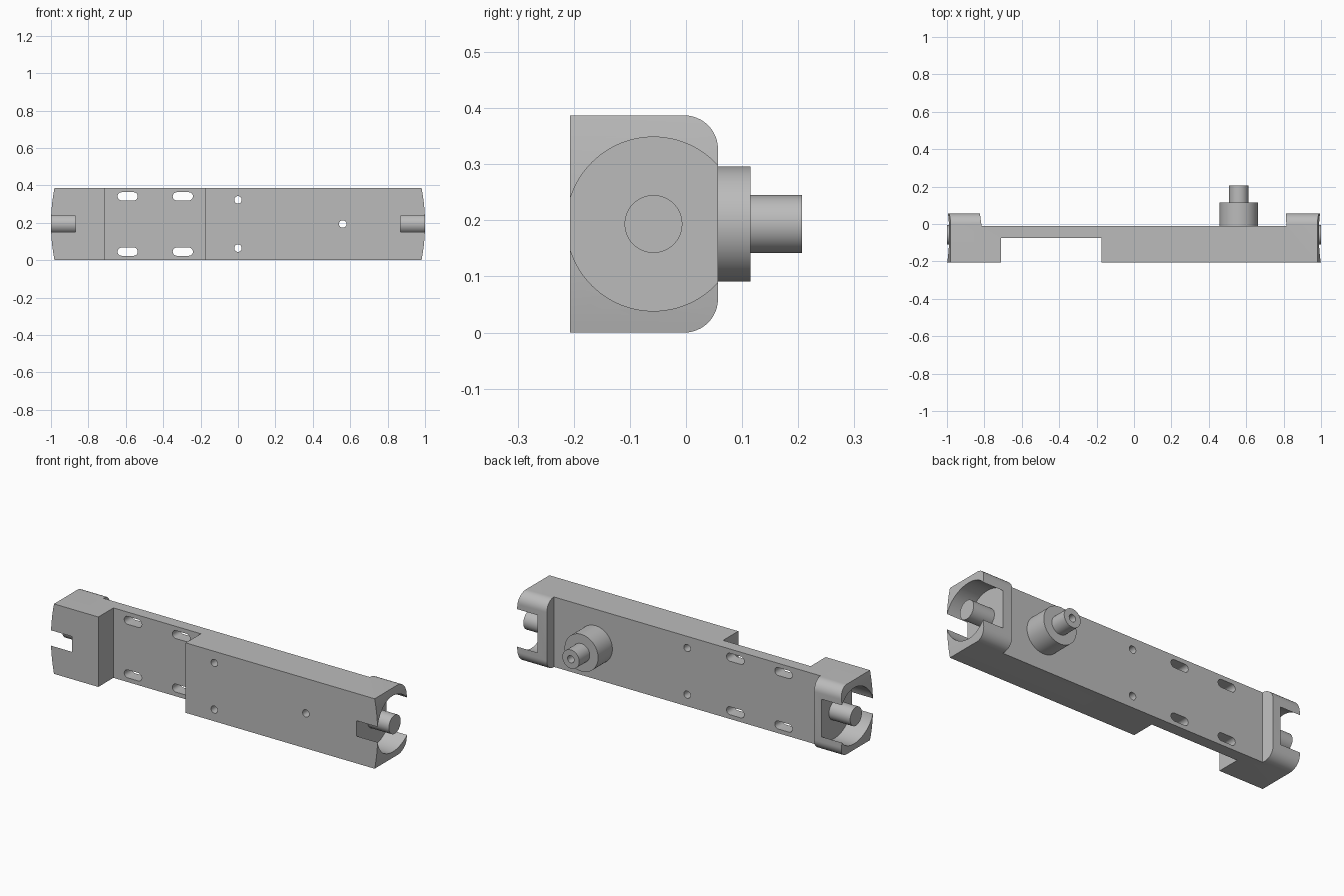
import bpy, bmesh
from math import pi, cos, sin, radians
from mathutils import Matrix, Vector

cube = bpy.data.objects.get("Cube")
if cube:
    bpy.data.objects.remove(cube, do_unlink=True)

H = 0.387            # body height
MID = H / 2          # centre line height
BORE_Y = -0.058      # axis of the end sockets
KNOB_X = 0.56
HOLE_R = 0.02

grey = bpy.data.materials.new("plain grey")
grey.use_nodes = True
grey.diffuse_color = (0.5, 0.5, 0.5, 1)
grey.node_tree.nodes["Principled BSDF"].inputs["Base Color"].default_value = (0.5, 0.5, 0.5, 1)


def finish(name, bm):
    bmesh.ops.recalc_face_normals(bm, faces=bm.faces)
    mesh = bpy.data.meshes.new(name)
    bm.to_mesh(mesh)
    bm.free()
    mesh.materials.append(grey)
    ob = bpy.data.objects.new(name, mesh)
    bpy.context.collection.objects.link(ob)
    return ob


def prism(name, points, push):
    """Closed outline of 3D points pushed along a vector."""
    bm = bmesh.new()
    face = bm.faces.new([bm.verts.new(p) for p in points])
    new = bmesh.ops.extrude_face_region(bm, geom=[face])["geom"]
    bmesh.ops.translate(bm, vec=push, verts=[v for v in new if isinstance(v, bmesh.types.BMVert)])
    return finish(name, bm)


def cylinder(name, centre, radius, length, axis, sides=64):
    bm = bmesh.new()
    turn = Vector((0, 0, 1)).rotation_difference(Vector(axis)).to_matrix().to_4x4()
    bmesh.ops.create_cone(bm, cap_ends=True, segments=sides, radius1=radius, radius2=radius,
                          depth=length, matrix=Matrix.Translation(centre) @ turn)
    return finish(name, bm)


def activate(ob):
    bpy.ops.object.select_all(action='DESELECT')
    ob.select_set(True)
    bpy.context.view_layer.objects.active = ob


def cut(target, tool, operation='DIFFERENCE'):
    activate(target)
    mod = target.modifiers.new("cut", 'BOOLEAN')
    mod.operation, mod.solver, mod.object = operation, 'EXACT', tool
    bpy.ops.object.modifier_apply(modifier=mod.name)
    bpy.data.objects.remove(tool, do_unlink=True)


def arc(cx, cy, r, start, end, n=12):
    return [(cx + r * cos(radians(start + (end - start) * i / n)),
             cy + r * sin(radians(start + (end - start) * i / n))) for i in range(n + 1)]


# Body: plan outline with the front recess and raised end caps
plan = [(-1.1, -0.207), (-0.71, -0.207), (-0.71, -0.075), (-0.175, -0.075), (-0.175, -0.207),
        (1.1, -0.207), (1.1, 0.1), (0.81, 0.1), (0.815, -0.01), (-0.815, -0.01),
        (-0.83, 0.1), (-1.1, 0.1)]
body = prism("body", [(x, y, -0.1) for x, y in plan], (0, 0, 0.6))

# Rounded back corners
R = 0.06
section = [(-0.3, 0)] + arc(-0.003, R, R, -90, 0) + arc(-0.003, H - R, R, 0, 90) + [(-0.3, H)]
cut(body, prism("section", [(-1.5, y, z) for y, z in section], (3, 0, 0)), 'INTERSECT')

# Bowed ends
bow = arc(0, MID, 1, -15, 15, 24) + arc(0, MID, 1, 165, 195, 24)
cut(body, prism("bow", [(x, -0.5, z) for x, z in bow], (0, 1, 0)), 'INTERSECT')

# Sockets that break out of the front and back of each end
for s in (-1, 1):
    cut(body, cylinder("socket", (s * 0.985, BORE_Y, MID), 0.155, 0.23, (1, 0, 0), 96))

# Mounting slots through the thin plate
for x in (-0.59, -0.295):
    for z in (MID - 0.148, MID + 0.148):
        outline = arc(x + 0.032, z, 0.022, -90, 90) + arc(x - 0.032, z, 0.022, 90, 270)
        cut(body, prism("slot", [(px, -0.3, pz) for px, pz in outline], (0, 0.5, 0)))

# Round through holes
for x, z in ((0, MID - 0.129), (0, MID + 0.129), (KNOB_X, MID)):
    cut(body, cylinder("hole", (x, -0.1, z), HOLE_R, 0.6, (0, 1, 0), 32))

# Pins inside the sockets
pins = [cylinder(name, (s * 0.935, BORE_Y, MID), 0.0515, 0.13, (1, 0, 0))
        for name, s in (("left_pin", 1), ("right_pin", -1))]

# Stepped hollow knob on the back
bm = bmesh.new()
profile = [(HOLE_R, -0.01), (0.1025, -0.01), (0.1025, 0.115), (0.0515, 0.115),
           (0.0515, 0.207), (HOLE_R, 0.207)]
verts = [bm.verts.new((KNOB_X + r, y, MID)) for r, y in profile]
edges = [bm.edges.new((verts[i], verts[i - 1])) for i in range(len(verts))]
bmesh.ops.spin(bm, geom=verts + edges, cent=(KNOB_X, 0, MID), axis=(0, 1, 0),
               angle=2 * pi, steps=64)
bmesh.ops.remove_doubles(bm, verts=bm.verts, dist=0.0001)
knob = finish("back_knob", bm)

for ob in [body, knob] + pins:
    activate(ob)
    bpy.ops.object.shade_smooth_by_angle(angle=radians(30))
